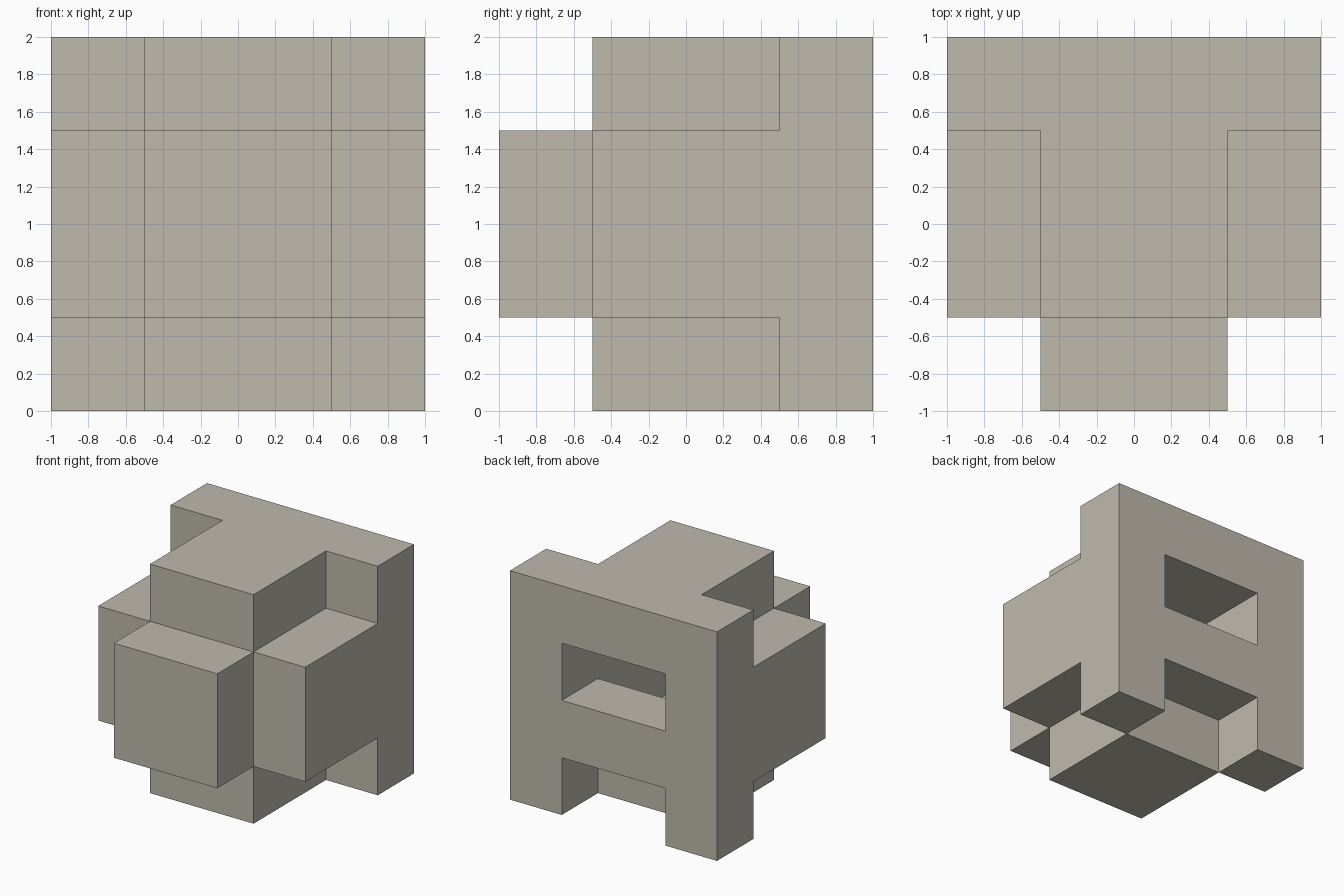
import bpy
import bmesh
from itertools import product
from mathutils import Vector

if "Cube" in bpy.data.objects:
    bpy.data.objects.remove(bpy.data.objects["Cube"], do_unlink=True)

CELL = 0.5

# Single stone colour
stone = bpy.data.materials.new("warm_grey")
stone.use_nodes = True
colour = (0.52, 0.49, 0.42, 1)
stone.diffuse_color = colour
stone.node_tree.nodes["Principled BSDF"].inputs["Base Color"].default_value = colour


def box(low, high):
    """Grid cells filled by a box, low corner to high corner."""
    return set(product(*(range(a, b) for a, b in zip(low, high))))


# Solid parts around the hollow middle, in grid cells
back_plate = box((0, 3, 0), (4, 4, 4))
front_block = box((1, 0, 1), (3, 1, 3))
top_block = box((1, 1, 3), (3, 3, 4))
bottom_block = box((1, 1, 0), (3, 3, 1))
right_block = box((3, 1, 1), (4, 3, 3))
left_block = box((0, 1, 1), (1, 3, 3))

# Openings through the back plate
window = box((1, 3, 2), (3, 4, 3))
notch = box((1, 3, 0), (3, 4, 1))

solid = back_plate | front_block | top_block | bottom_block | right_block | left_block
solid -= window | notch

# Skin the exposed sides only, so flush parts join without seams
bm = bmesh.new()
verts = {}


def corner(point):
    key = tuple(round(c) for c in point)
    if key not in verts:
        verts[key] = bm.verts.new((Vector(key) - Vector((2, 2, 0))) * CELL)
    return verts[key]


for cell in sorted(solid):
    centre = Vector(cell) + Vector((0.5, 0.5, 0.5))
    for axis, sign in product(range(3), (-1, 1)):
        normal = Vector((0, 0, 0))
        normal[axis] = sign
        if tuple(round(c) for c in Vector(cell) + normal) in solid:
            continue
        u = Vector((0, 0, 0))
        u[(axis + 1) % 3] = 0.5
        v = normal.cross(u)
        middle = centre + normal / 2
        bm.faces.new([corner(middle + d) for d in (-u - v, u - v, u + v, v - u)])

# Merge the coplanar squares into large flat faces
bmesh.ops.dissolve_limit(bm, angle_limit=0.01, verts=bm.verts[:], edges=bm.edges[:])

mesh = bpy.data.meshes.new("hollow_block")
bm.to_mesh(mesh)
bm.free()
mesh.materials.append(stone)
block = bpy.data.objects.new("hollow_block", mesh)
bpy.context.collection.objects.link(block)
